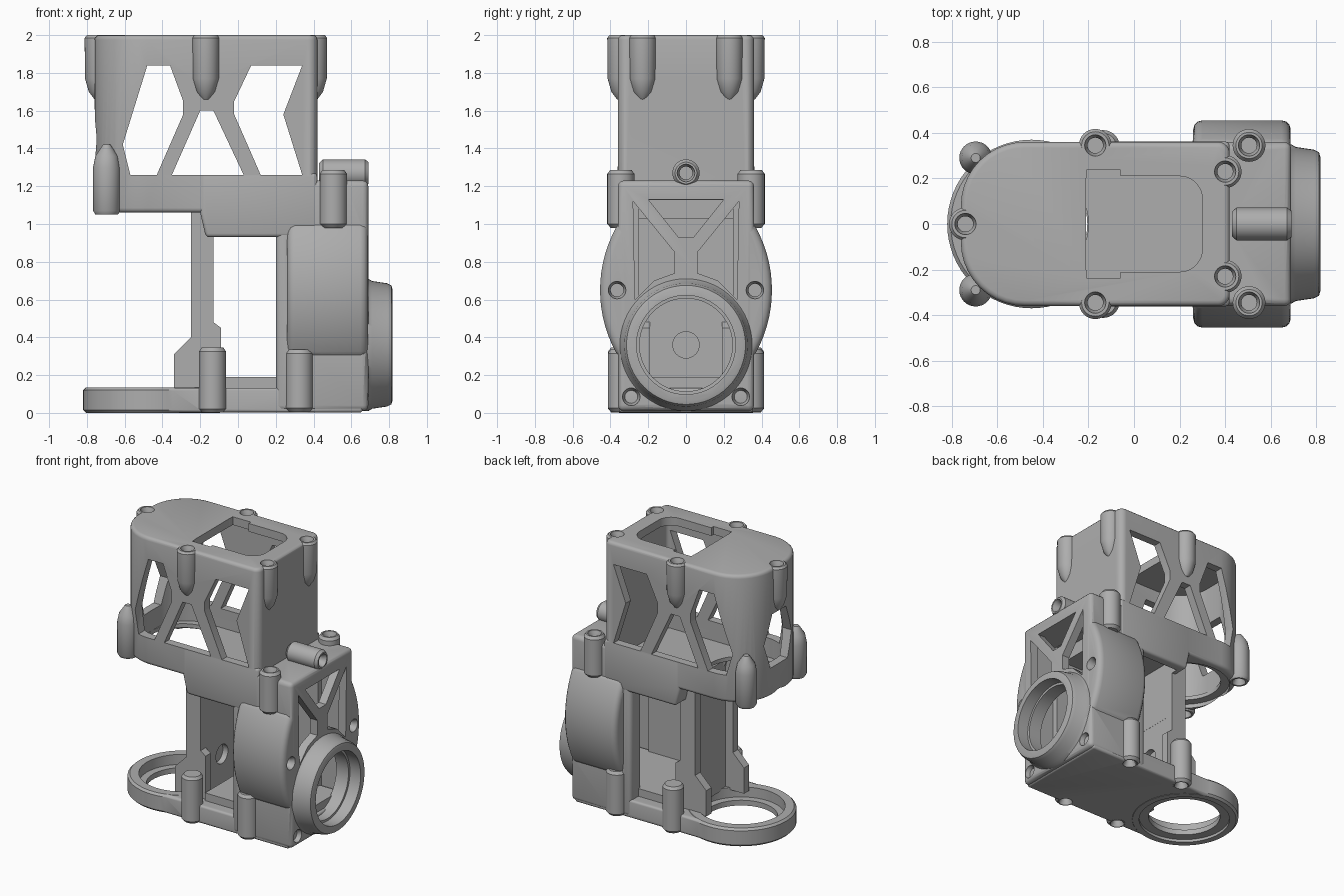
import bpy, bmesh
from math import sin, cos, pi, radians

old = bpy.data.objects.get("Cube")
if old:
    bpy.data.objects.remove(old, do_unlink=True)

GREY = (0.42, 0.42, 0.42, 1)
mat = bpy.data.materials.new("plain_grey")
mat.use_nodes = True
mat.diffuse_color = GREY
mat.node_tree.nodes["Principled BSDF"].inputs["Base Color"].default_value = GREY


def place(axis, u, v, t):
    return {"x": (t, u, v), "y": (u, t, v), "z": (u, v, t)}[axis]


def finish(name, bm):
    bmesh.ops.recalc_face_normals(bm, faces=bm.faces[:])
    me = bpy.data.meshes.new(name)
    bm.to_mesh(me)
    bm.free()
    ob = bpy.data.objects.new(name, me)
    bpy.context.scene.collection.objects.link(ob)
    return ob


def prism(pts, axis, lo, hi, bevel=0, name="piece"):
    """Polygon extruded along an axis, with optional rounded edges."""
    bm = bmesh.new()
    a = [bm.verts.new(place(axis, u, v, lo)) for u, v in pts]
    b = [bm.verts.new(place(axis, u, v, hi)) for u, v in pts]
    bm.faces.new(a)
    bm.faces.new(b)
    for i in range(len(pts)):
        j = (i + 1) % len(pts)
        bm.faces.new((a[i], a[j], b[j], b[i]))
    bmesh.ops.recalc_face_normals(bm, faces=bm.faces[:])
    if bevel:
        sharp = [e for e in bm.edges if e.calc_face_angle(0) > 0.6]
        bmesh.ops.bevel(bm, geom=sharp, offset=bevel, segments=3, profile=0.5,
                        affect="EDGES", clamp_overlap=True)
    return finish(name, bm)


def box(x0, x1, h, z0, z1, bevel=0, name="piece"):
    return prism([(x0, -h), (x1, -h), (x1, h), (x0, h)], "z", z0, z1, bevel, name)


def lathe(axis, u, v, profile, seg=32, name="piece"):
    """Turned solid along an axis; profile is (position, radius) pairs."""
    bm = bmesh.new()
    rings = []
    for t, r in profile:
        rings.append([bm.verts.new(place(axis, u + r * cos(2 * pi * i / seg),
                                         v + r * sin(2 * pi * i / seg), t))
                      for i in range(seg)])
    bm.faces.new(rings[0])
    bm.faces.new(rings[-1])
    for a, b in zip(rings, rings[1:]):
        for i in range(seg):
            j = (i + 1) % seg
            bm.faces.new((a[i], a[j], b[j], b[i]))
    return finish(name, bm)


def boss(axis, u, v, lo, hi, r=0.072):
    return lathe(axis, u, v, [(lo, r * 0.75), (lo + 0.02, r), (hi - 0.02, r), (hi, r * 0.8)])


def screw_hole(axis, u, v, face, inward):
    """Countersunk blind hole starting at a face."""
    return lathe(axis, u, v, [(face - inward * 0.02, 0.05), (face + inward * 0.012, 0.045),
                              (face + inward * 0.03, 0.034), (face + inward * 0.13, 0.034)], 24)


def rounded(x0, x1, h, rl, rr, n=10):
    """Plan outline with separate corner radii at each end."""
    pts = []
    for k, (cx, cy, r) in enumerate([(x1 - rr, rr - h, rr), (x1 - rr, h - rr, rr),
                                     (x0 + rl, h - rl, rl), (x0 + rl, rl - h, rl)]):
        for i in range(n + 1):
            a = radians(90 * (k - 1 + i / n))
            pts.append((cx + r * cos(a), cy + r * sin(a)))
    return pts


def combine(ob, others, op):
    for other in others:
        mod = ob.modifiers.new("cut", "BOOLEAN")
        mod.operation, mod.solver, mod.object = op, "EXACT", other
        bpy.context.view_layer.update()
        dg = bpy.context.evaluated_depsgraph_get()
        me = bpy.data.meshes.new_from_object(ob.evaluated_get(dg))
        ob.modifiers.clear()
        ob.data = me
        bpy.data.objects.remove(other, do_unlink=True)


def mirrored(pts):
    return [(-u, v) for u, v in pts]


SIDES = (-1, 1)

# Upper housing: rounded shell with a stepped skirt and screw bosses
upper = prism(rounded(-0.76, 0.42, 0.36, 0.28, 0.05), "z", 1.06, 2, 0.025, "upper_housing")
top_screws = [(-0.74, 0)] + [(x, s * y) for x, y in ((-0.17, 0.345), (0.4, 0.23)) for s in SIDES]
adds = [prism([(-0.2, 1.06), (-0.17, 0.93), (0.42, 0.93), (0.42, 1.27), (-0.2, 1.27)],
              "y", -0.362, 0.362, 0.02)]
for x, y in top_screws:
    adds.append(lathe("z", x, y, [(1.66, 0.02), (1.70, 0.05), (1.77, 0.07),
                                  (1.985, 0.072), (2, 0.06)]))
for s in SIDES:
    adds.append(lathe("z", -0.695, s * 0.29, [(1.05, 0.06), (1.07, 0.072), (1.30, 0.072),
                                              (1.36, 0.06), (1.42, 0.02)]))
combine(upper, adds, "UNION")

# Hollow interior, roof opening, round floor opening and truss windows
left_window = [(-0.48, 1.84), (-0.36, 1.84), (-0.29, 1.65), (-0.29, 1.58),
               (-0.43, 1.26), (-0.57, 1.26), (-0.61, 1.42)]
middle_window = [(-0.20, 1.6), (-0.13, 1.6), (0.03, 1.26), (-0.35, 1.26)]
right_window = [(0.07, 1.84), (0.34, 1.84), (0.24, 1.58), (0.34, 1.26),
                (0.12, 1.26), (-0.02, 1.58), (-0.02, 1.65)]
end_window = [(-0.1, 1.27), (0.1, 1.27), (0.16, 1.45), (0.08, 1.66), (-0.08, 1.66), (-0.16, 1.45)]
cuts = [prism(rounded(-0.7, 0.36, 0.3, 0.24, 0.03), "z", 1.12, 1.94),
        box(-0.13, 0.6, 0.3, 0.85, 1.03),
        prism(rounded(-0.21, 0.3, 0.21, 0.01, 0.1), "z", 1.9, 2.1),
        box(-0.208, -0.06, 0.236, 1.91, 2.09),
        lathe("z", -0.45, 0, [(0.98, 0.31), (1.09, 0.31), (1.091, 0.25), (1.2, 0.25)], 48),
        prism(end_window, "x", -0.9, -0.6)]
cuts += [prism(w, "y", -0.6, 0.6) for w in (left_window, middle_window, right_window)]
cuts += [screw_hole("z", x, y, 2, -1) for x, y in top_screws]
cuts += [screw_hole("z", -0.695, s * 0.29, 1.05, 1) for s in SIDES]
combine(upper, cuts, "DIFFERENCE")

# Port block: upright body with bulged flanks
block = box(0.2, 0.69, 0.36, 0.01, 1.23, 0.03, "port_block")
arc = [(0.69 * cos(a) - 0.235, 0.65 + 0.69 * sin(a)) for a in
       [-0.56 + 1.12 * i / 16 for i in range(17)]]
adds = [prism(arc + mirrored(arc)[::-1], "x", 0.26, 0.688, 0.04),
        boss("x", 0, 1.27, 0.43, 0.692),
        lathe("x", 0, 0.36, [(0.6, 0.35), (0.69, 0.35), (0.71, 0.338), (0.79, 0.326),
                             (0.812, 0.315), (0.818, 0.295)], 64)]
for s in SIDES:
    adds.append(boss("z", 0.505, s * 0.345, 0.98, 1.285))
    adds.append(boss("z", 0.325, s * 0.342, 0.005, 0.335))
combine(block, adds, "UNION")

# Inner cavity, port bore, front truss windows and screw holes
roof_window = [(-0.2, 1.13), (0.2, 1.13), (0.04, 0.93), (-0.04, 0.93)]
side_window = [(0.28, 1.12), (0.06, 0.85), (0.06, 0.74), (0.17, 0.7), (0.27, 0.6)]
cuts = [box(0.1, 0.5, 0.25, 0.19, 1.128), box(0.48, 0.63, 0.29, 0.18, 1.13),
        box(0.1, 0.37, 0.298, 1.04, 1.3),
        lathe("x", 0, 0.36, [(0.55, 0.246), (0.73, 0.246), (0.731, 0.262), (0.9, 0.262)], 64),
        prism(roof_window, "x", 0.55, 0.8), prism(side_window, "x", 0.55, 0.8),
        prism(mirrored(side_window), "x", 0.55, 0.8)]
cuts.append(screw_hole("x", 0, 1.27, 0.692, -1))
for s in SIDES:
    cuts += [screw_hole("x", s * 0.365, 0.65, 0.69, -1), screw_hole("x", s * 0.29, 0.085, 0.69, -1),
             screw_hole("z", 0.505, s * 0.345, 1.285, -1), screw_hole("z", 0.325, s * 0.342, 0.005, 1)]
combine(block, cuts, "DIFFERENCE")

# Base: flat bar ending in a ring, with a raised inner floor
base = lathe("z", -0.45, 0, [(0, 0.355), (0.015, 0.37), (0.12, 0.37), (0.135, 0.355)], 64, "base_ring")
adds = [box(-0.45, 0.66, 0.355, 0.002, 0.133, 0.015), box(-0.08, 0.64, 0.27, 0.1, 0.19)]
adds += [boss("z", -0.135, s * 0.34, 0.001, 0.345) for s in SIDES]
combine(base, adds, "UNION")
cuts = [lathe("z", -0.45, 0, [(-0.1, 0.31), (0.02, 0.31), (0.021, 0.245), (0.06, 0.245),
                              (0.061, 0.295), (0.2, 0.295)], 64)]
cuts += [screw_hole("z", x, s * 0.341, 0, 1) for s in SIDES for x in (-0.135, 0.325)]
combine(base, cuts, "DIFFERENCE")

# Upright plate: two footed fins joined by a thin web with a round recess
column = prism([(-0.25, 1.07), (-0.13, 1.07), (-0.13, 0.48), (-0.09, 0.45), (-0.09, 0.12),
                (-0.34, 0.12), (-0.34, 0.31), (-0.25, 0.4)], "y", -0.25, 0.25, 0, "upright_plate")
cuts = [box(-0.5, -0.19, 0.19, 0.1, 1.2), box(-0.131, 0, 0.19, 0.1, 0.6),
        lathe("x", 0, 0.36, [(-0.172, 0.07), (-0.05, 0.07)])]
combine(column, cuts, "DIFFERENCE")

# Shared colour and smooth shading with crisp edges
for ob in (upper, block, base, column):
    ob.data.materials.clear()
    ob.data.materials.append(mat)
    for p in ob.data.polygons:
        p.material_index = 0
    bpy.ops.object.select_all(action="DESELECT")
    ob.select_set(True)
    bpy.context.view_layer.objects.active = ob
    bpy.ops.object.shade_smooth_by_angle(angle=radians(35))
